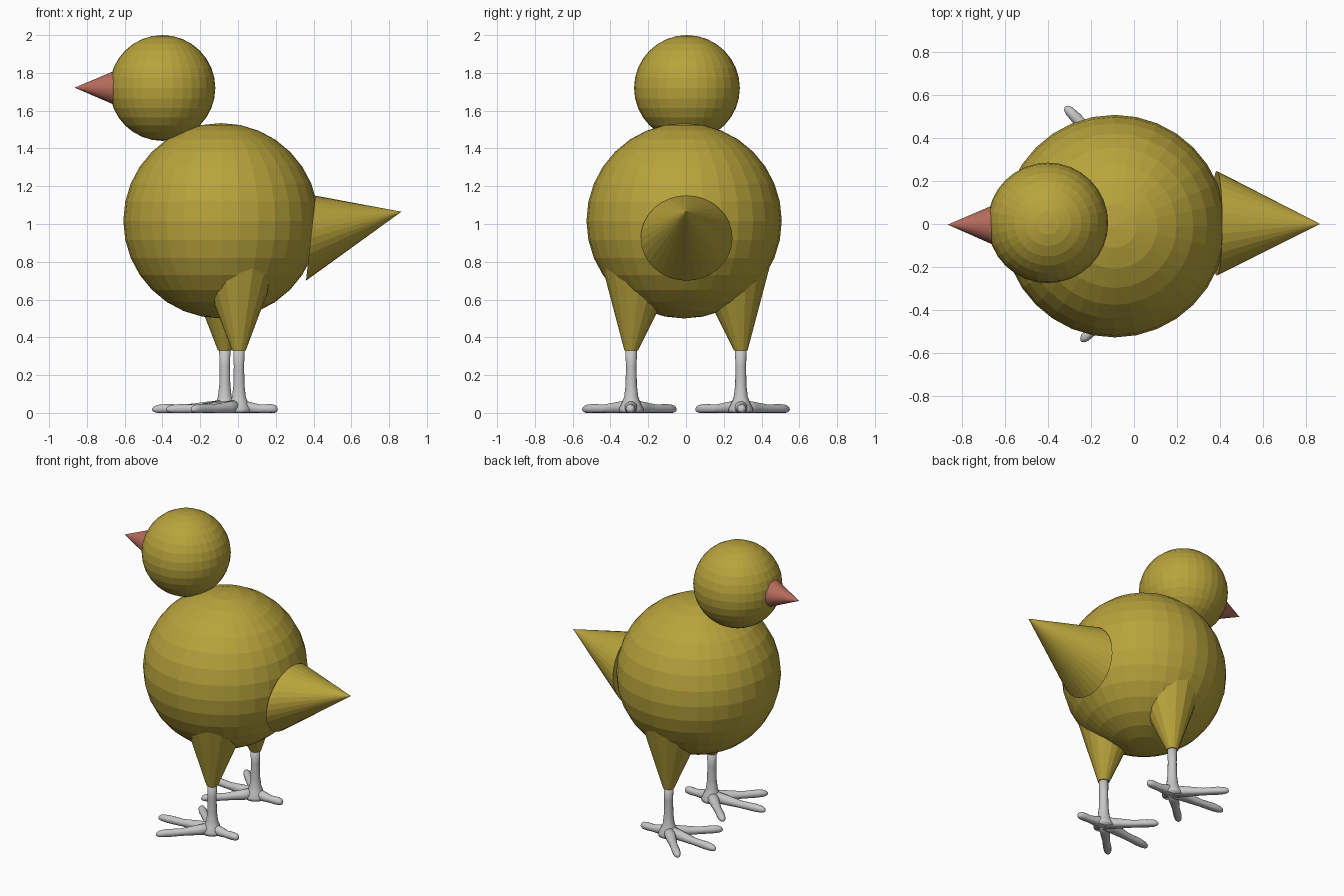
import bpy, bmesh, math
from mathutils import Vector

if "Cube" in bpy.data.objects:
    bpy.data.objects.remove(bpy.data.objects["Cube"])


def material(name, rgb):
    m = bpy.data.materials.new(name)
    m.diffuse_color = (*rgb, 1)
    m.use_nodes = True
    m.node_tree.nodes["Principled BSDF"].inputs["Base Color"].default_value = m.diffuse_color
    return m


YELLOW = material("mustard_yellow", (0.48, 0.37, 0.045))
PINK = material("dull_pink", (0.47, 0.15, 0.11))
GREY = material("light_grey", (0.57, 0.57, 0.57))


def finish(name, bm, mat, smooth=False):
    bmesh.ops.recalc_face_normals(bm, faces=bm.faces)
    for f in bm.faces:
        f.smooth = smooth
    me = bpy.data.meshes.new(name)
    bm.to_mesh(me)
    bm.free()
    me.materials.append(mat)
    ob = bpy.data.objects.new(name, me)
    bpy.context.collection.objects.link(ob)
    return ob


def ball(name, centre, radius, mat):
    bm = bmesh.new()
    bmesh.ops.create_uvsphere(bm, u_segments=32, v_segments=16, radius=radius)
    bmesh.ops.translate(bm, verts=bm.verts, vec=centre)
    return finish(name, bm, mat)


def loft(bm, rings):
    """Skin a list of equal rings and cap both ends."""
    vs = [[bm.verts.new(p) for p in r] for r in rings]
    n = len(vs[0])
    for a, b in zip(vs, vs[1:]):
        for i in range(n):
            j = (i + 1) % n
            bm.faces.new((a[i], a[j], b[j], b[i]))
    bm.faces.new(vs[0])
    bm.faces.new(vs[-1])


def tube(bm, pts, radii, n=14):
    """Tapered tube along points, never going below the ground."""
    pts = [Vector(p) for p in pts]
    d = (pts[-1] - pts[0]).normalized()
    ref = Vector((0, 0, 1)) if abs(d.z) < 0.7 else Vector((1, 0, 0))
    side = d.cross(ref).normalized()
    up = side.cross(d)
    rings = []
    for p, r in zip(pts, radii):
        ring = []
        for k in range(n):
            a = math.tau * k / n
            q = p + side * r * math.cos(a) + up * r * math.sin(a)
            q.z = max(q.z, 0.004 + 0.0005 * math.cos(a))
            ring.append(q)
        rings.append(ring)
    loft(bm, rings)


def cone(name, base, tip, ry, rz, lean, mat, n=32):
    """Cone along x with an upright base; lean shifts the base top in x."""
    bm = bmesh.new()
    apex = bm.verts.new(tip)
    ring = []
    for k in range(n):
        a = math.tau * k / n
        ring.append(bm.verts.new((base[0] + lean * math.sin(a),
                                  base[1] + ry * math.cos(a),
                                  base[2] + rz * math.sin(a))))
    for i in range(n):
        bm.faces.new((ring[i], ring[(i + 1) % n], apex))
    bm.faces.new(ring)
    return finish(name, bm, mat)


# Body, head, beak and tail
ball("body", (-0.09, -0.01, 1.017), 0.517, YELLOW)
ball("head", (-0.40, 0.005, 1.72), 0.28, YELLOW)
cone("beak", (-0.56, -0.005, 1.72), (-0.865, -0.003, 1.722), 0.133, 0.13, 0, PINK)
cone("tail", (0.385, 0.003, 0.925), (0.865, 0, 1.065), 0.243, 0.225, 0.025, YELLOW)

# Legs: feathered thigh, shank and four toes on each side
for label, s, lx in (("right", -1, 0.005), ("left", 1, -0.07)):
    y0 = s * 0.29

    # Thigh: cone leaning inwards into the body
    bm = bmesh.new()
    rings = []
    for cx, cy, z, r in ((lx, s * 0.29, 0.33, 0.036), (lx - 0.003, s * 0.235, 0.80, 0.215)):
        rings.append([(cx + r * math.cos(math.tau * k / 16),
                       cy + r * math.sin(math.tau * k / 16), z) for k in range(16)])
    loft(bm, rings)
    finish(label + "_thigh", bm, YELLOW)

    # Shank flaring into the foot
    bm = bmesh.new()
    shank = ((0.37, 0.032), (0.25, 0.028), (0.15, 0.03), (0.09, 0.037),
             (0.055, 0.05), (0.025, 0.065), (0.006, 0.065))
    tube(bm, [(lx, y0, z) for z, r in shank], [r for z, r in shank])

    # Toes: outer, middle, inner and back
    for tx, ty in ((-0.25, 0.255), (-0.385, 0.035), (-0.25, -0.235), (0.205, 0.005)):
        prof = ((0, 0.035, 0.04), (0.25, 0.03, 0.033), (0.55, 0.024, 0.024),
                (0.8, 0.025, 0.026), (0.93, 0.024, 0.022), (0.98, 0.022, 0.014),
                (1, 0.02, 0.004))
        tube(bm, [(lx + tx * t, y0 + s * ty * t, z) for t, z, r in prof],
             [r for t, z, r in prof])
    bmesh.ops.translate(bm, verts=bm.verts, vec=(0, 0, -0.0035))
    finish(label + "_foot", bm, GREY, smooth=True)
